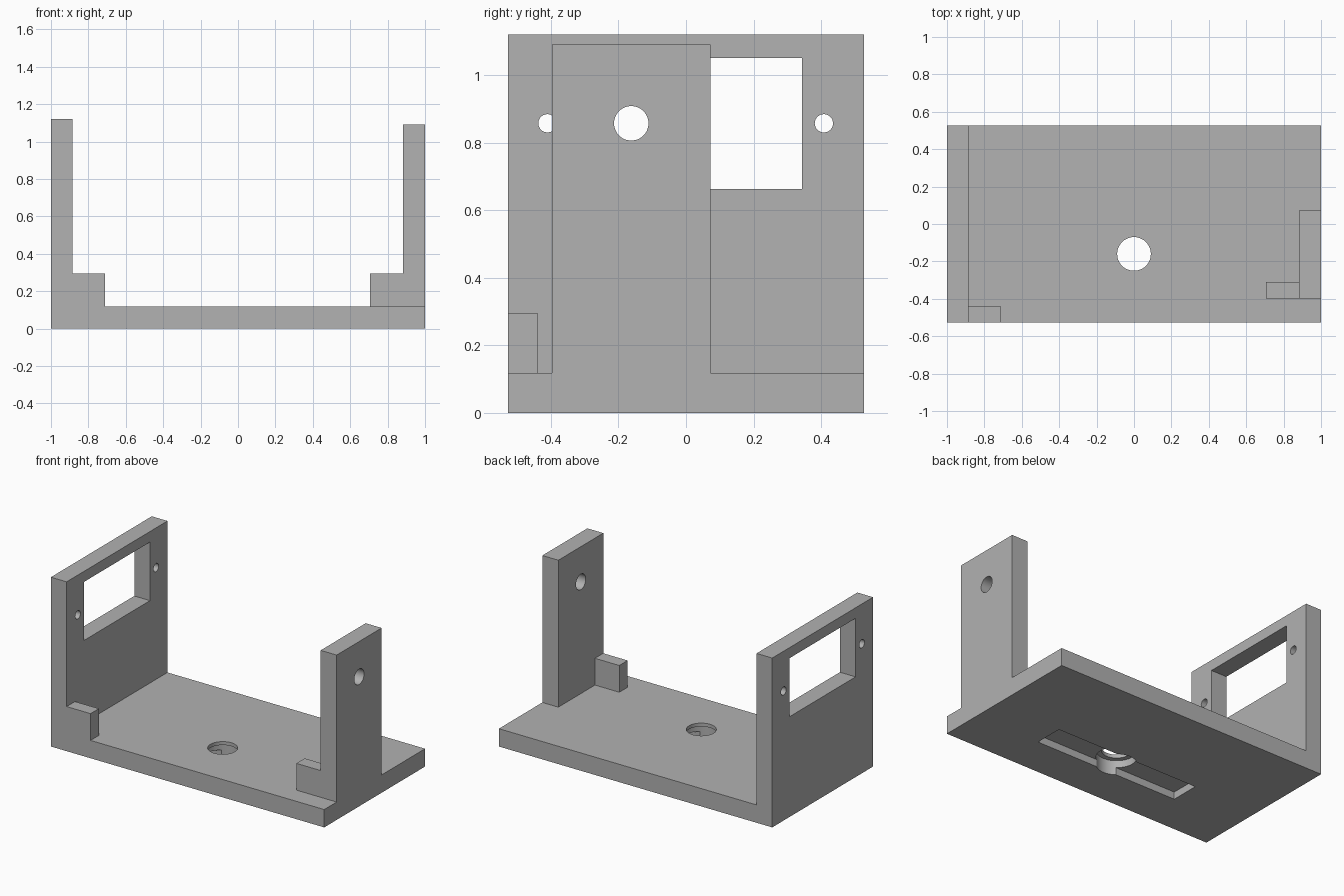
import bpy
import math
from mathutils import Matrix

cube = bpy.data.objects.get("Cube")
if cube:
    bpy.data.objects.remove(cube, do_unlink=True)

grey = bpy.data.materials.new("plain grey")
grey.use_nodes = True
colour = (0.445, 0.445, 0.445, 1)
grey.diffuse_color = colour
grey.node_tree.nodes["Principled BSDF"].inputs["Base Color"].default_value = colour


def box(name, x, y, z):
    """Box spanning the given (low, high) ranges."""
    spans = (x, y, z)
    bpy.ops.mesh.primitive_cube_add(size=1)
    ob = bpy.context.object
    ob.name = name
    centre = [(a + b) / 2 for a, b in spans]
    size = [b - a for a, b in spans]
    ob.data.transform(Matrix.Translation(centre) @ Matrix.Diagonal((*size, 1)))
    ob.data.materials.append(grey)
    return ob


def rod(name, centre, radius, depth, axis="Z"):
    """Cylinder along the X or Z axis."""
    turn = (0, math.pi / 2, 0) if axis == "X" else (0, 0, 0)
    bpy.ops.mesh.primitive_cylinder_add(
        vertices=48, radius=radius, depth=depth, location=centre, rotation=turn)
    ob = bpy.context.object
    ob.name = name
    ob.data.materials.append(grey)
    return ob


def combine(target, tool, operation):
    tool.hide_render = True
    mod = target.modifiers.new(operation.lower(), "BOOLEAN")
    mod.operation = operation
    mod.solver = "EXACT"
    mod.object = tool
    bpy.context.view_layer.objects.active = target
    bpy.ops.object.modifier_apply(modifier=mod.name)
    bpy.data.objects.remove(tool, do_unlink=True)


FLOOR = 0.118     # floor thickness
EDGE = 0.527      # half depth
HOLE_Z = 0.857    # height of all the wall holes
MOUNT_Y = -0.16   # line of the floor mount

# Floor, window wall, post and the two corner stops
bracket = box("bracket", (-1, 1), (-EDGE, EDGE), (0, FLOOR))
for part in (
    box("window_wall", (-1, -0.885), (-EDGE, EDGE), (0, 1.12)),
    box("post", (0.883, 1), (-0.397, 0.073), (0, 1.09)),
    box("wall_stop", (-0.95, -0.71), (-EDGE, -0.44), (0, 0.295)),
    box("post_stop", (0.705, 0.95), (-0.397, -0.31), (0, 0.295)),
):
    combine(bracket, part, "UNION")

# Window, screw holes, post hole, then the floor hole with its slot and recess
for cutter in (
    box("window", (-1.1, -0.8), (-0.344, 0.344), (0.663, 1.05)),
    rod("screw_hole_front", (-0.94, -0.41, HOLE_Z), 0.027, 0.4, "X"),
    rod("screw_hole_back", (-0.94, 0.408, HOLE_Z), 0.027, 0.4, "X"),
    rod("post_hole", (0.94, -0.162, HOLE_Z), 0.051, 0.4, "X"),
    box("slot", (-0.525, 0.525), (MOUNT_Y - 0.096, MOUNT_Y + 0.096), (-0.1, 0.048)),
    rod("recess", (0, MOUNT_Y, 0), 0.122, 0.19),
    rod("floor_hole", (0, MOUNT_Y, 0), 0.09, 0.5),
):
    combine(bracket, cutter, "DIFFERENCE")

bpy.ops.object.select_all(action="DESELECT")
bracket.select_set(True)
bpy.context.view_layer.objects.active = bracket
bpy.ops.object.shade_smooth_by_angle(angle=math.radians(30))
